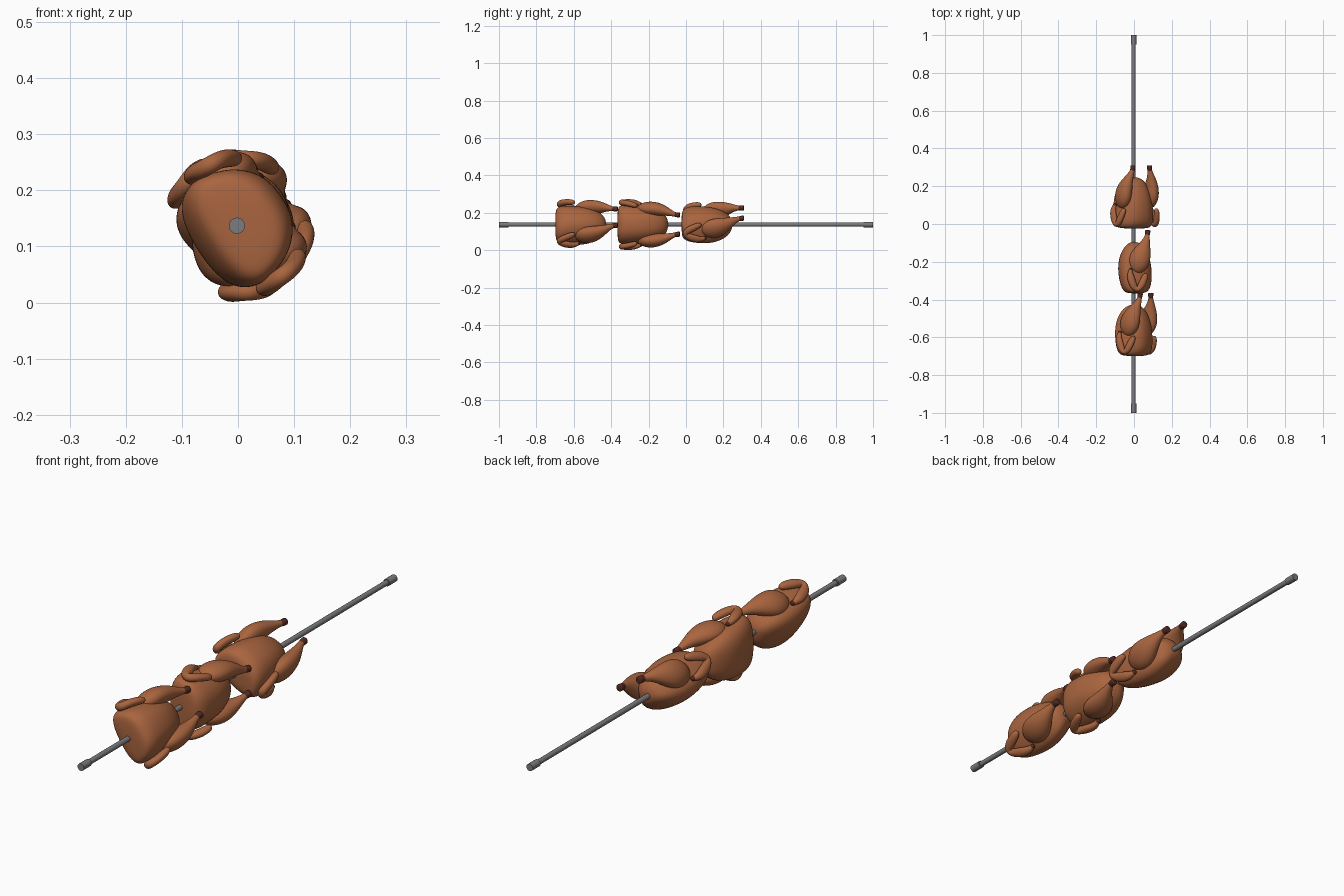
import bpy, bmesh, math
from mathutils import Vector

old = bpy.data.objects.get("Cube")
if old:
    bpy.data.objects.remove(old, do_unlink=True)


def material(name, rgb):
    m = bpy.data.materials.new(name)
    m.use_nodes = True
    m.diffuse_color = (*rgb, 1)
    m.node_tree.nodes["Principled BSDF"].inputs["Base Color"].default_value = (*rgb, 1)
    return m


SKIN = material("roasted skin", (0.40, 0.13, 0.05))
BONE = material("charred bone", (0.09, 0.022, 0.016))
STEEL = material("spit steel", (0.2, 0.2, 0.21))
SPIT_Z = 0.137


def skin_rings(name, rings, dark_from=None):
    """Join rings of points into a closed smooth mesh; rings past dark_from are bone."""
    bm = bmesh.new()
    loops = [[bm.verts.new(p) for p in ring] for ring in rings]
    n = len(loops[0])
    for i in range(len(loops) - 1):
        for j in range(n):
            k = (j + 1) % n
            f = bm.faces.new((loops[i][j], loops[i][k], loops[i + 1][k], loops[i + 1][j]))
            f.material_index = int(dark_from is not None and i >= dark_from)
    bm.faces.new(loops[0])
    end = bm.faces.new(loops[-1])
    end.material_index = int(dark_from is not None)
    bmesh.ops.recalc_face_normals(bm, faces=bm.faces)
    for f in bm.faces:
        f.smooth = True
    mesh = bpy.data.meshes.new(name)
    bm.to_mesh(mesh)
    bm.free()
    mesh.materials.append(SKIN)
    mesh.materials.append(BONE)
    return mesh


def body_mesh():
    # columns: distance along spit, breast offset, half width, half depth
    stations = [
        (-0.002, 0.01, 0.03, 0.02), (0.0, 0.01, 0.078, 0.045), (0.008, 0.01, 0.098, 0.064),
        (0.035, 0.01, 0.106, 0.08), (0.08, 0.007, 0.105, 0.088), (0.13, 0.004, 0.101, 0.09),
        (0.18, 0.002, 0.093, 0.083), (0.225, 0.002, 0.076, 0.066), (0.255, 0.002, 0.052, 0.044),
        (0.27, 0.002, 0.02, 0.018),
    ]
    rings = []
    for t, off, w, d in stations:
        ring = []
        for j in range(24):
            a = math.tau * j / 24
            c, s = math.cos(a), math.sin(a)
            c = math.copysign(abs(c) ** 0.8, c)
            s = math.copysign(abs(s) ** 0.8, s)
            # broader at the back than at the breast
            ring.append((off + d * c, t, w * s * (1 - 0.2 * c)))
        rings.append(ring)
    return skin_rings("bird_body", rings)


def limb_mesh(name, path, side, dark_from):
    """Tapered limb; each path row is a point, lateral radius and broad radius."""
    rings = []
    pts = [Vector(p[:3]) for p in path]
    for i, row in enumerate(path):
        tangent = (pts[min(i + 1, len(pts) - 1)] - pts[max(i - 1, 0)]).normalized()
        lat = Vector((0, 0, 1))
        lat = (lat - tangent * lat.dot(tangent)).normalized()
        broad = tangent.cross(lat)
        ring = []
        for j in range(14):
            a = math.tau * j / 14
            p = pts[i] + lat * row[3] * math.cos(a) + broad * row[4] * math.sin(a)
            ring.append((p.x, p.y, side * p.z))
        rings.append(ring)
    return skin_rings(name, rings, dark_from)


LEG = [
    (0.010, 0.105, 0.082, 0.010, 0.014), (0.014, 0.118, 0.083, 0.026, 0.036),
    (0.022, 0.150, 0.085, 0.038, 0.056), (0.033, 0.190, 0.085, 0.040, 0.058),
    (0.048, 0.228, 0.080, 0.034, 0.044), (0.060, 0.262, 0.070, 0.024, 0.027),
    (0.068, 0.290, 0.059, 0.015, 0.016), (0.071, 0.308, 0.054, 0.012, 0.012),
    (0.071, 0.311, 0.053, 0.013, 0.014), (0.073, 0.330, 0.051, 0.015, 0.015),
    (0.073, 0.333, 0.051, 0.012, 0.012),
]
WING = [
    (0.064, 0.104, 0.098, 0.008, 0.008), (0.060, 0.090, 0.104, 0.015, 0.017),
    (0.047, 0.057, 0.113, 0.016, 0.020), (0.034, 0.030, 0.117, 0.016, 0.019),
    (0.018, 0.016, 0.118, 0.016, 0.017), (0.001, 0.030, 0.119, 0.016, 0.019),
    (-0.011, 0.060, 0.121, 0.016, 0.022), (-0.020, 0.092, 0.119, 0.015, 0.019),
    (-0.020, 0.112, 0.112, 0.012, 0.012), (-0.018, 0.120, 0.109, 0.010, 0.010),
    (-0.016, 0.131, 0.108, 0.009, 0.009),
]

PARTS = {"body": body_mesh()}
for side, label in ((1, "left"), (-1, "right")):
    PARTS[label + "_leg"] = limb_mesh(label + "_leg", LEG, side, 7)
    PARTS[label + "_wing"] = limb_mesh(label + "_wing", WING, side, 9)

# Three birds, each turned differently around the spit
for bird, start, turn in (("front", -0.697, 33), ("middle", -0.365, 0), ("rear", -0.022, 58)):
    for part, mesh in PARTS.items():
        ob = bpy.data.objects.new(f"{bird}_bird_{part}", mesh)
        bpy.context.collection.objects.link(ob)
        ob.location = (0, start, SPIT_Z)
        ob.rotation_euler = (0, -math.radians(turn), 0)
        sub = ob.modifiers.new("smooth", "SUBSURF")
        sub.levels = sub.render_levels = 2


def rod(name, y, length, radius):
    bpy.ops.mesh.primitive_cylinder_add(vertices=16, radius=radius, depth=length,
                                        location=(-0.002, y, SPIT_Z),
                                        rotation=(math.pi / 2, 0, 0))
    ob = bpy.context.object
    ob.name = name
    ob.data.materials.append(STEEL)
    bpy.ops.object.shade_smooth_by_angle()


# Spit with a thicker grip at each end
rod("spit_rod", 0, 1.96, 0.0105)
rod("front_spit_end", -0.975, 0.05, 0.0145)
rod("back_spit_end", 0.975, 0.05, 0.0145)
